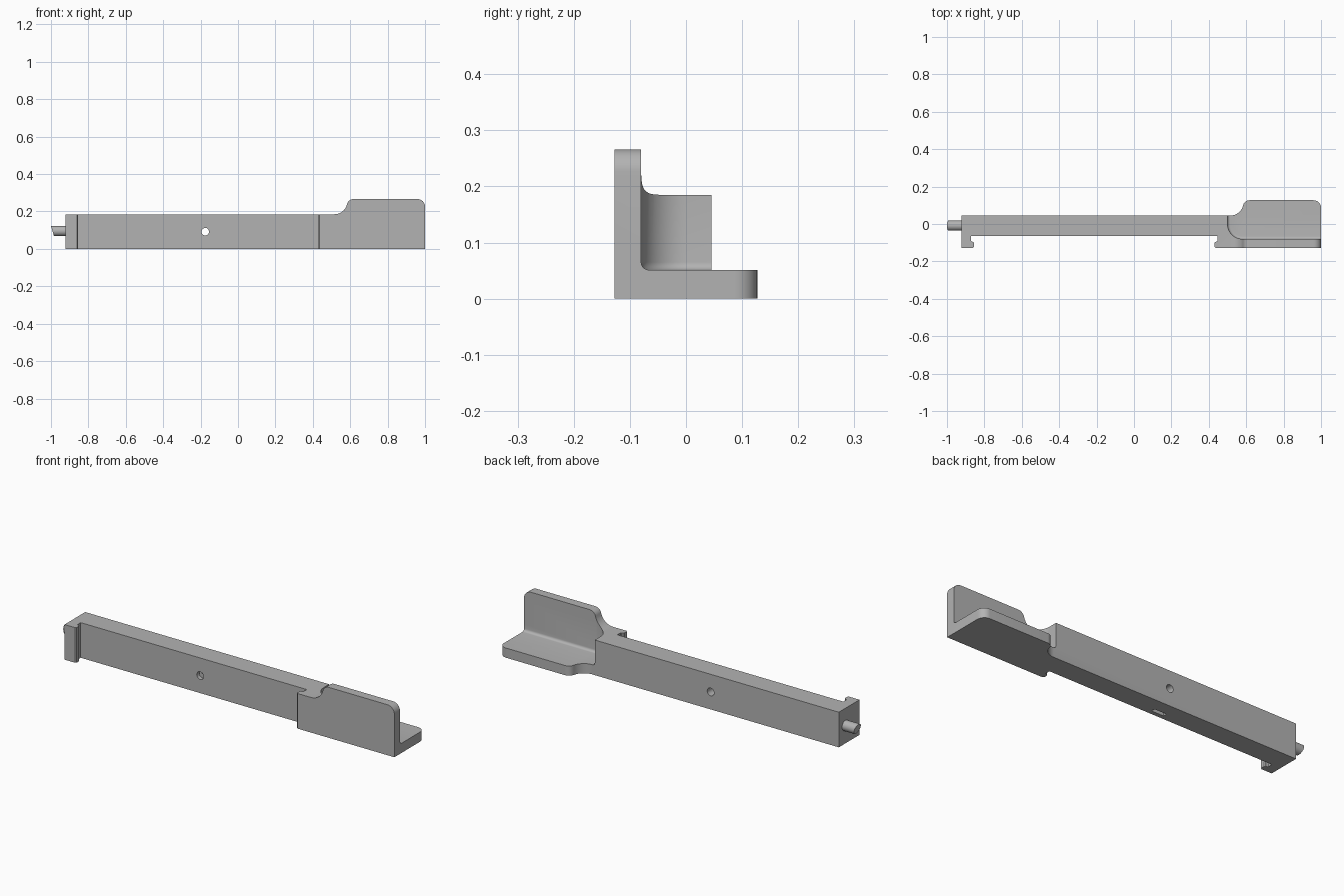
import bpy, bmesh
from math import sin, cos, asin, pi, radians
from mathutils import Matrix, Vector

if "Cube" in bpy.data.objects:
    bpy.data.objects.remove(bpy.data.objects["Cube"], do_unlink=True)

grey = bpy.data.materials.new("plain grey")
grey.use_nodes = True
grey.diffuse_color = (0.45, 0.45, 0.45, 1)
grey.node_tree.nodes["Principled BSDF"].inputs["Base Color"].default_value = (0.45, 0.45, 0.45, 1)


def make(name, bm):
    bmesh.ops.recalc_face_normals(bm, faces=bm.faces)
    mesh = bpy.data.meshes.new(name)
    bm.to_mesh(mesh)
    bm.free()
    mesh.materials.append(grey)
    obj = bpy.data.objects.new(name, mesh)
    bpy.context.collection.objects.link(obj)
    return obj


def prism(name, outline, low, high, axis="z", floor_round=0):
    """Extrude an outline along z (plan) or y (elevation)."""
    place = (lambda a, b: (a, b, low)) if axis == "z" else (lambda a, b: (a, low, b))
    bm = bmesh.new()
    base = bm.faces.new([bm.verts.new(place(*p)) for p in outline])
    top = bmesh.ops.extrude_face_region(bm, geom=[base], use_keep_orig=True)
    step = Vector((0, 0, high - low) if axis == "z" else (0, high - low, 0))
    bmesh.ops.translate(bm, vec=step, verts=[v for v in top["geom"] if isinstance(v, bmesh.types.BMVert)])
    if floor_round:
        bmesh.ops.recalc_face_normals(bm, faces=bm.faces)
        bmesh.ops.bevel(bm, geom=list(base.edges), offset=floor_round, segments=5,
                        profile=0.5, affect="EDGES")
    return make(name, bm)


def rod(name, centre, radius, length, axis):
    bm = bmesh.new()
    turn = Matrix.Rotation(pi / 2, 4, "Y" if axis == "x" else "X")
    bmesh.ops.create_cone(bm, cap_ends=True, segments=40, radius1=radius, radius2=radius,
                          depth=length, matrix=Matrix.Translation(centre) @ turn)
    return make(name, bm)


def arc(cx, cy, r, start, end, n=10):
    angles = [radians(start + (end - start) * i / n) for i in range(n + 1)]
    return [(cx + r * cos(a), cy + r * sin(a)) for a in angles]


def shoulder(low, high, r1=0.07, r2=0.035, x=0.515):
    """S-curve from the bar level up to the wider head, then the rounded far corner."""
    t = asin((low + r1 - high + r2) / (r1 + r2))
    deg = t * 180 / pi
    x2 = x + (r1 + r2) * cos(t)
    return (arc(x, low + r1, r1, -90, -deg) + arc(x2, high - r2, r2, 180 - deg, 90)
            + arc(1 - 0.04, high - 0.04, 0.04, 90, 0))


def cut(obj, tool, operation="DIFFERENCE"):
    mod = obj.modifiers.new("cut", "BOOLEAN")
    mod.operation, mod.solver, mod.object = operation, "EXACT", tool
    bpy.context.view_layer.objects.active = obj
    bpy.ops.object.modifier_apply(modifier=mod.name)
    bpy.data.objects.remove(tool, do_unlink=True)


FRONT, BACK, BAR_FRONT = -0.127, 0.045, -0.065


def hook(tip, inward):
    """Hook lip and neck, listed from the front edge back to the bar."""
    neck = tip - 0.016 * inward
    return [(tip - 0.006 * inward, FRONT), (tip, FRONT + 0.006), (tip, -0.101),
            (tip - 0.004 * inward, -0.096), (neck + 0.003 * inward, -0.094),
            (neck, -0.09), (neck, BAR_FRONT)]


# Body: plan outline trimmed by the side elevation
plan = ([(-0.922, FRONT)] + hook(-0.855, 1) + hook(0.43, -1)[::-1]
        + [(1, FRONT)] + shoulder(BACK, 0.127)[::-1] + [(-0.922, BACK)])
body = prism("bar_and_head", plan, 0, 0.4)
elevation = [(-1.1, -0.1), (-1.1, 0.185)] + shoulder(0.185, 0.266) + [(1, -0.1)]
cut(body, prism("elevation_trim", elevation, -0.3, 0.3, "y"), "INTERSECT")

# Pocket that leaves the upright wall and the floor plate
pocket = [(1.1, 0.3), (0.5, 0.3)] + arc(0.58, 0, 0.08, 180, 270, 16) + [(1.1, -0.08)]
cut(body, prism("pocket_cutter", pocket, 0.051, 0.5, "z", 0.014))

# Cross hole and the slot below it
cut(body, rod("hole_cutter", (-0.175, 0, 0.092), 0.02, 0.5, "y"))
slot = [(-0.21, -0.043), (-0.14, -0.043), (-0.14, -0.022), (-0.21, -0.022)]
cut(body, prism("slot_cutter", slot, -0.1, 0.125))

# End pin with a slanted tip
pin = rod("end_pin", (-0.955, -0.009, 0.095), 0.027, 0.09, "x")
for v in pin.data.vertices:
    if v.co.x < -0.955:
        v.co.x = -1 + (0.122 - v.co.z) * 0.3

for obj in (body, pin):
    bpy.ops.object.select_all(action="DESELECT")
    obj.select_set(True)
    bpy.context.view_layer.objects.active = obj
    bpy.ops.object.shade_smooth_by_angle(angle=radians(30))
